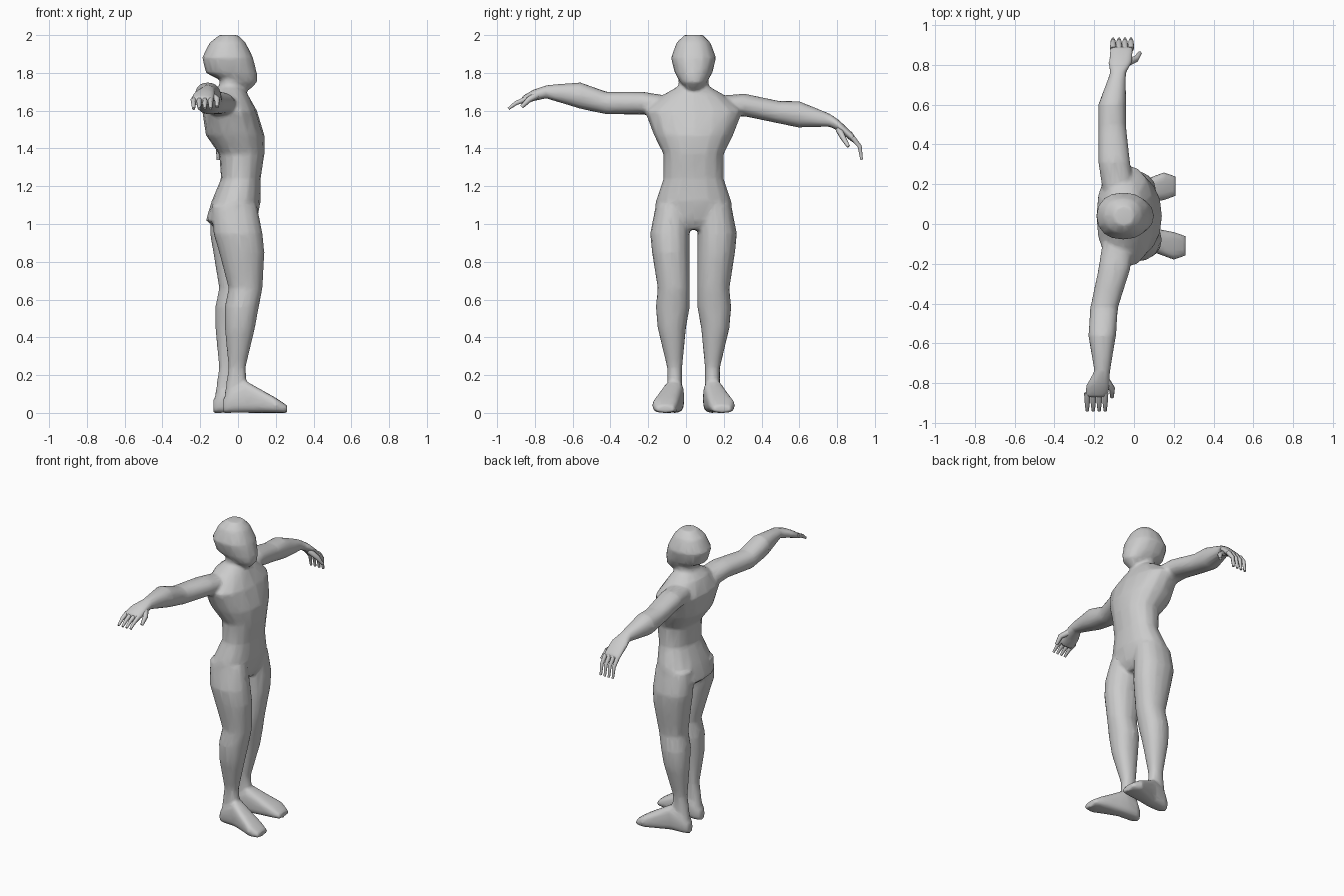
import bpy, bmesh, math
from mathutils import Vector

default_cube = bpy.data.objects.get("Cube")
if default_cube:
    bpy.data.objects.remove(default_cube, do_unlink=True)

MIDDLE = .04        # centre plane of the body, which faces +x
SIDES = 16
body_bm = bmesh.new()


def ring_point(axis, center, half_sizes, angle, power):
    """Point on a rounded cross-section that faces along the given axis."""
    point = Vector(center)
    waves = (math.cos(angle), math.sin(angle))
    across = [i for i in range(len(center)) if i != axis]
    for direction, half, wave in zip(across, half_sizes, waves):
        point[direction] += half * math.copysign(abs(wave) ** power, wave)
    return point


def loft(axis, sections, power=.9):
    """Skin a closed tube through (center, half sizes) cross-sections."""
    angles = [math.tau * k / SIDES for k in range(SIDES)]
    rings = [
        [body_bm.verts.new(ring_point(axis, center, halves, angle, power)) for angle in angles]
        for center, halves in sections
    ]
    faces = [body_bm.faces.new(rings[0]), body_bm.faces.new(rings[-1])]
    for lower, upper in zip(rings, rings[1:]):
        for k in range(SIDES):
            faces.append(body_bm.faces.new((lower[k - 1], lower[k], upper[k], upper[k - 1])))
    bmesh.ops.recalc_face_normals(body_bm, faces=faces)


def middle(low, high):
    return (low + high) / 2


def trunk_loft(sections):
    """Loft upwards through symmetric (height, back, front, half width) sections."""
    loft(2, [
        ((middle(back, front), MIDDLE, height), ((front - back) / 2, half_width))
        for height, back, front, half_width in sections
    ])


# Torso and neck
trunk_loft([
    (.97, -.11, .07, .09),
    (1.02, -.17, .1, .21),
    (1.12, -.14, .12, .2),
    (1.24, -.09, .12, .16),
    (1.37, -.1, .14, .16),
    (1.47, -.17, .14, .21),
    (1.6, -.19, .1, .26),
    (1.69, -.15, .05, .15),
    (1.73, -.1, .02, .08),
    (1.8, -.09, .02, .08),
])

# Head and jaw
trunk_loft([
    (1.71, 0, .06, .03),
    (1.75, -.07, .1, .07),
    (1.8, -.17, .1, .1),
    (1.88, -.19, .08, .12),
    (1.96, -.15, .04, .09),
    (2, -.1, 0, .05),
])

# Leg heights with back, front, inner and outer limits
leg_profile = [
    (.1, -.07, .05, .06, .14),
    (.24, -.05, .04, .06, .14),
    (.45, -.07, .09, .04, .19),
    (.56, -.07, .11, .02, .2),
    (.66, -.05, .13, .02, .19),
    (.85, -.1, .14, .02, .22),
    (.95, -.13, .13, .02, .23),
    (1.1, -.14, .1, .02, .2),
]
# Foot stations from heel to toe with inner, outer and top limits
foot_profile = [
    (-.08, .07, .13, .07),
    (-.04, .05, .15, .13),
    (.04, .05, .16, .17),
    (.2, .08, .22, .08),
    (.26, .1, .2, .04),
]


def build_leg(side, step_back):
    hip_height = leg_profile[-1][0]
    leg = []
    for height, back, front, inner, outer in leg_profile:
        lean = step_back * min(1, (hip_height - height) / .4)
        center = (middle(back, front) - lean, MIDDLE + side * middle(inner, outer), height)
        leg.append((center, ((front - back) / 2, (outer - inner) / 2)))
    loft(2, leg)
    foot = []
    for along, inner, outer, top in foot_profile:
        center = (along - step_back, MIDDLE + side * middle(inner, outer), top / 2)
        foot.append((center, ((outer - inner) / 2, top / 2)))
    loft(0, foot, power=.65)


build_leg(side=-1, step_back=0)
build_leg(side=1, step_back=.05)

# Arms share their thickness from shoulder to knuckles; each follows its own path
arm_thickness = [(.08, .06), (.08, .06), (.07, .06), (.07, .07), (.04, .035), (.06, .03), (.06, .025)]
right_arm_path = [
    (-.08, -.1, 1.62), (-.1, -.23, 1.64), (-.15, -.42, 1.64), (-.16, -.56, 1.68),
    (-.16, -.74, 1.7), (-.18, -.81, 1.68), (-.19, -.87, 1.65),
]
left_arm_path = [
    (-.08, .18, 1.62), (-.1, .31, 1.63), (-.11, .5, 1.59), (-.11, .6, 1.58),
    (-.08, .76, 1.55), (-.07, .81, 1.52), (-.06, .89, 1.45),
]
for path in (right_arm_path, left_arm_path):
    loft(1, list(zip(path, arm_thickness)))

# Blend the parts into one skin
mesh = bpy.data.meshes.new("body")
body_bm.to_mesh(mesh)
body_bm.free()
body = bpy.data.objects.new("body", mesh)
bpy.context.collection.objects.link(body)
blend = body.modifiers.new("blend", 'REMESH')
blend.mode = 'VOXEL'
blend.voxel_size = .01
blend.use_smooth_shade = True
soften = body.modifiers.new("soften", 'SMOOTH')
soften.factor = .5
soften.iterations = 6
simplify = body.modifiers.new("simplify", 'DECIMATE')
simplify.ratio = .12


def digit(name, root, out, curl, radius):
    """Tapered finger that leaves the palm along out and bends along curl."""
    curve = bpy.data.curves.new(name, 'CURVE')
    curve.dimensions = '3D'
    curve.bevel_depth = radius
    curve.bevel_resolution = 1
    curve.use_fill_caps = True
    spline = curve.splines.new('POLY')
    joints = [Vector(root), Vector(root) + Vector(out), Vector(root) + Vector(out) + Vector(curl)]
    spline.points.add(len(joints) - 1)
    for point, joint, taper in zip(spline.points, joints, (1, .8, .5)):
        point.co = (*joint, 1)
        point.radius = taper
    spline.use_smooth = True
    bpy.context.collection.objects.link(bpy.data.objects.new(name, curve))


def build_fingers(side_name, first_knuckle, out, curl):
    for i in range(4):
        root = Vector(first_knuckle) + Vector((.03 * i, 0, 0))
        digit(f"{side_name}_finger_{i + 1}", root, out, curl, radius=.016)


# Fingers and thumbs
build_fingers("right", (-.235, -.85, 1.66), out=(0, -.05, -.02), curl=(0, -.04, -.03))
build_fingers("left", (-.105, .88, 1.46), out=(0, .04, -.05), curl=(0, .01, -.07))
digit("right_thumb", (-.14, -.79, 1.68), out=(.03, -.04, -.02), curl=(0, -.04, -.04), radius=.02)
digit("left_thumb", (-.04, .81, 1.5), out=(.05, .02, -.04), curl=(.02, .03, -.05), radius=.02)
